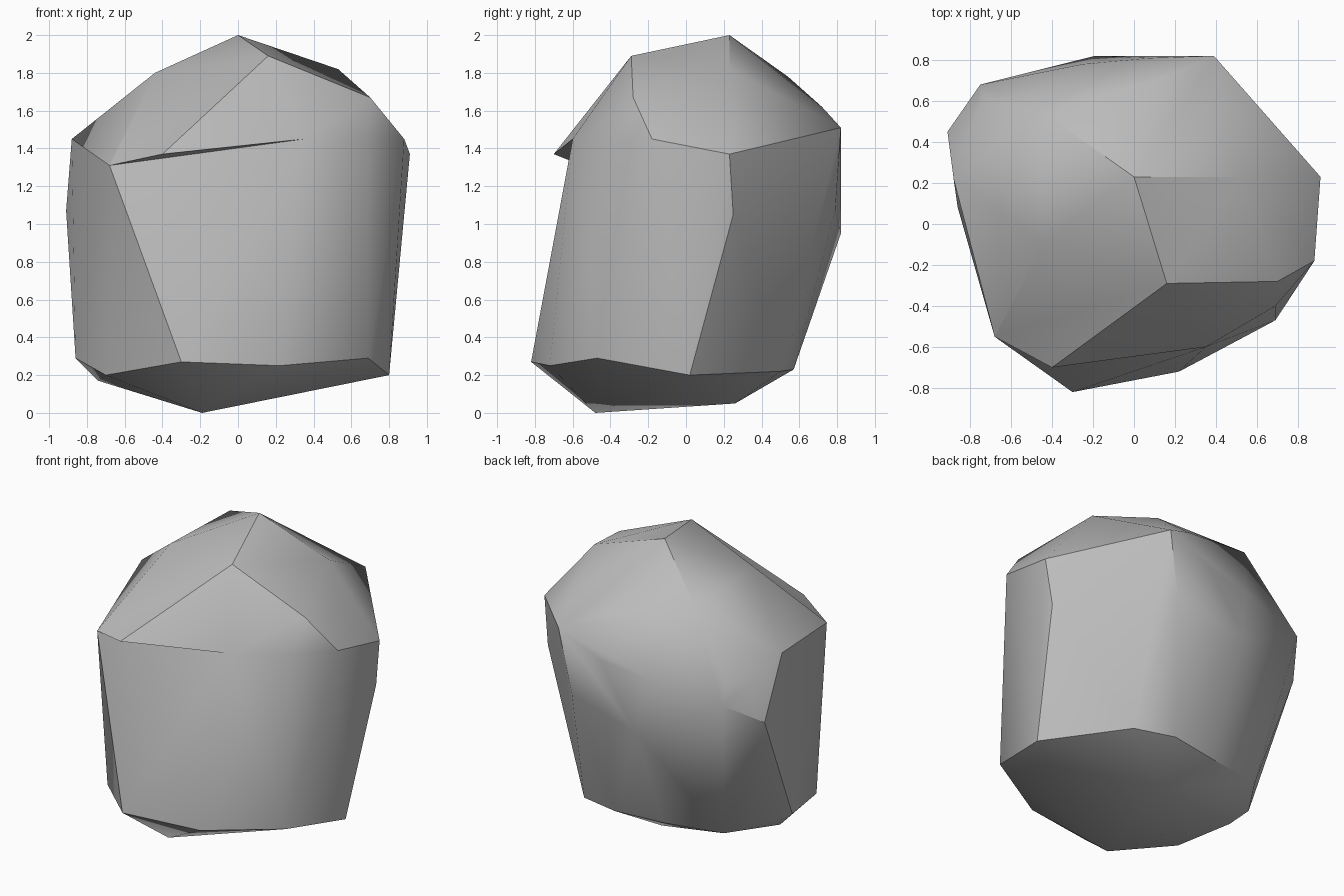
import bpy, bmesh, math
from mathutils import Vector

if "Cube" in bpy.data.objects:
    bpy.data.objects.remove(bpy.data.objects["Cube"])

stone = bpy.data.materials.new("grey_stone")
stone.diffuse_color = (0.5, 0.5, 0.5, 1)
stone.use_nodes = True
stone.node_tree.nodes["Principled BSDF"].inputs["Base Color"].default_value = stone.diffuse_color

# Corner points of the chiselled stone, grouped by level
crown = [(0, .23, 2), (.16, -.29, 1.89), (.53, .23, 1.82), (-.44, -.1, 1.8),
         (-.44, .54, 1.78), (.70, -.28, 1.67), (.16, .72, 1.62)]
sill_left, sill_right = Vector((-.68, -.55, 1.31)), Vector((.35, -.60, 1.45))
shoulder = [sill_left, sill_right, (.69, -.40, 1.45), (.88, -.18, 1.45),
            (.91, .23, 1.37), (.39, .82, 1.51), (.08, .81, 1.37),
            (-.25, .78, 1.32), (-.73, .61, 1.35), (-.75, .68, 1.23), (-.88, .22, 1.45)]
waist = [(-.91, .45, 1.07), (-.19, .82, .95), (.31, .79, 1.07), (.87, .25, 1.05)]
foot = [(-.30, -.82, .27), (.22, -.72, .25), (.69, -.47, .29), (.80, .02, .20),
        (.42, .50, .22), (.14, .57, .23), (-.20, .52, .22), (-.60, .45, .23),
        (-.86, .08, .29), (-.74, .04, .17), (-.70, -.41, .20)]
base = [(-.19, -.48, 0), (0, .26, .05)]

# Stone body wrapped around the corners
bm = bmesh.new()
for p in crown + shoulder + waist + foot + base:
    bm.verts.new(p)
bmesh.ops.convex_hull(bm, input=bm.verts[:])
bmesh.ops.delete(bm, geom=[v for v in bm.verts if not v.link_faces], context='VERTS')
bmesh.ops.recalc_face_normals(bm, faces=bm.faces[:])

# Overhanging lip: pull a new corner out of the cap face above the front sill
def near(v, p):
    return (v.co - p).length < 1e-4

caps = [f for f in bm.faces if f.normal.z > .3
        and any(near(v, sill_left) for v in f.verts)
        and any(near(v, sill_right) for v in f.verts)]
if caps:
    lip = bmesh.ops.poke(bm, faces=caps[:1])["verts"][0]
    lip.co = (-.40, -.70, 1.37)

mesh = bpy.data.meshes.new("boulder")
bm.to_mesh(mesh)
bm.free()
boulder = bpy.data.objects.new("boulder", mesh)
bpy.context.collection.objects.link(boulder)
mesh.materials.append(stone)

# Soft blending on shallow facets, crisp chiselled ridges
bpy.context.view_layer.objects.active = boulder
boulder.select_set(True)
bpy.ops.object.shade_smooth_by_angle(angle=math.radians(30))
